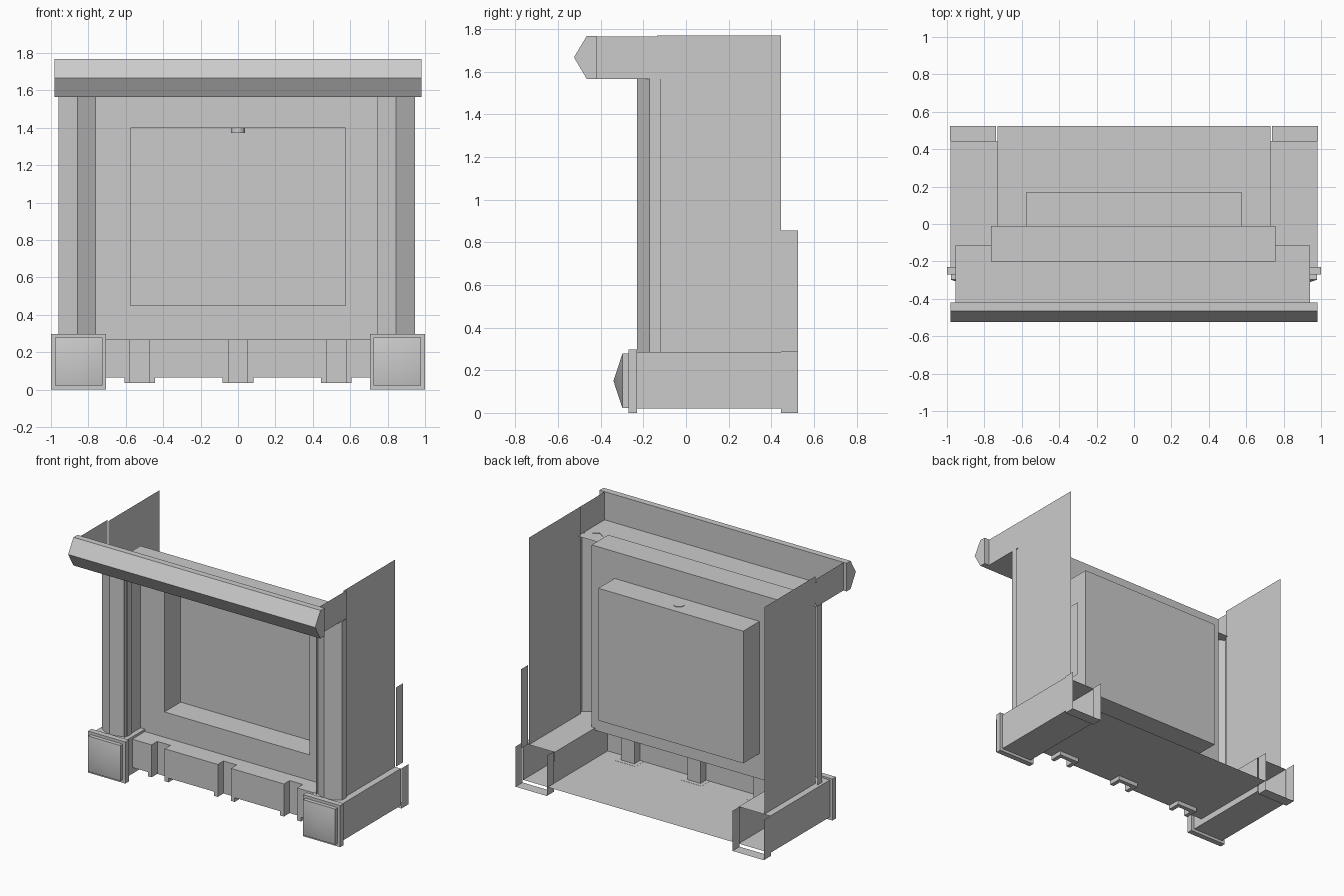
import bpy, bmesh

if "Cube" in bpy.data.objects:
    bpy.data.objects.remove(bpy.data.objects["Cube"])

S = -0.007  # slight sideways offset of the upper shell


def make(name, verts, faces, closed=False):
    me = bpy.data.meshes.new(name)
    me.from_pydata(verts, [], faces)
    bm = bmesh.new()
    bm.from_mesh(me)
    if closed:
        bmesh.ops.recalc_face_normals(bm, faces=bm.faces)
    bm.to_mesh(me)
    bm.free()
    ob = bpy.data.objects.new(name, me)
    bpy.context.collection.objects.link(ob)
    return ob


def box(name, x, y, z, skip=""):
    """Box from ranges; skip leaves sides open (l r f b d u)."""
    x, y, z = sorted(x), sorted(y), sorted(z)
    v = [(a, b, c) for c in z for b in y for a in x]
    sides = {"d": (0, 2, 3, 1), "u": (4, 5, 7, 6), "f": (0, 1, 5, 4),
             "b": (2, 6, 7, 3), "l": (0, 4, 6, 2), "r": (1, 3, 7, 5)}
    return make(name, v, [f for k, f in sides.items() if k not in skip])


def extrude(name, pts, lo, hi, axis="z", loop=False, caps=False):
    """Sweep a 2D path along z (pts are x, y) or x (pts are y, z)."""
    put = (lambda p, t: (p[0], p[1], t)) if axis == "z" else (lambda p, t: (t, p[0], p[1]))
    n = len(pts)
    v = [put(p, lo) for p in pts] + [put(p, hi) for p in pts]
    f = [(i, (i + 1) % n, (i + 1) % n + n, i + n) for i in range(n if loop else n - 1)]
    if caps:
        f += [tuple(range(n))[::-1], tuple(range(n, 2 * n))]
    return make(name, v, f, closed=caps)


# mantel: pointed front moulding and open-topped body behind it
extrude("mantel_moulding", [(-.42, 1.565), (-.465, 1.565), (-.525, 1.667), (-.465, 1.767), (-.42, 1.767)],
        -.98, .98, "x", loop=True, caps=True)
box("mantel_body", (-.955, .94), (-.42, -.115), (1.565, 1.765), skip="fbu")

# recess between the pilasters: raised ceiling and side walls
box("niche", (-.765, .757), (-.2, -.012), (.268, 1.59), skip="fbd")

# back panel with a rectangular opening, and the firebox behind it
X, Z0, Z1 = .575, .45, 1.398
outer = [(-.765, .268), (.757, .268), (.757, 1.59), (-.765, 1.59)]
inner = [(-X, Z0), (X, Z0), (X, Z1), (-X, Z1)]
make("back_panel", [(a, -.012, b) for a, b in outer + inner],
     [(i, (i + 1) % 4, (i + 1) % 4 + 4, i + 4) for i in range(4)])
box("firebox", (-X, X), (-.012, .172), (Z0, Z1), skip="f")

# small round lamp under the firebox ceiling
bpy.ops.mesh.primitive_cylinder_add(vertices=16, radius=.037, depth=.03, location=(0, .08, 1.387))
bpy.context.object.name = "ceiling_lamp"

for s, side in ((-1, "left"), (1, "right")):
    # pilaster with a vertical ridge
    extrude(side + "_pilaster",
            [(S + s * .952, -.12), (S + s * .952, -.17), (S + s * .852, -.23),
             (S + s * .752, -.17), (S + s * .752, -.12)][::s], .285, 1.567)
    # tall side panel
    extrude(side + "_side_panel", [(s * .933, -.135), (s * .933, .445)][::-s], .285, 1.77)
    # pedestal, open at the back, with a low open tray at its rear end
    box(side + "_pedestal", (s * .73, s * .98), (-.23, .445), (.02, .285), skip="b")
    box(side + "_pedestal_end", (s * .737, s * .985), (.445, .525), (0, .288), skip="fbu")
    # front plate, raised block and shallow pyramid
    box(side + "_plate", (s * .705, s), (-.27, -.23), (0, .298))
    cx, h = s * .8525, .127
    box(side + "_plate_block", (cx - h, cx + h), (-.298, -.27), (.023, .278), skip="f")
    sq = [(cx - h, -.298, .023), (cx + h, -.298, .023), (cx + h, -.298, .278), (cx - h, -.298, .278)]
    p = make(side + "_plate_pyramid", sq + [(cx, -.34, .15)], [(i, (i + 1) % 4, 4) for i in range(4)])
    p.data.polygons.foreach_set("use_smooth", [True] * 4)

# short upright strip behind the right side panel
extrude("rear_strip", [(.94, .445), (.94, .525)], .288, .855)

# hearth: front face with three notches, and its floor
F, R, W = -.155, -.09, .052
front = [(-.73, F)]
for c in (-.525, 0, .525):
    front += [(c - W, F), (c - W, R), (c + W, R), (c + W, F)]
front.append((.73, F))
n = len(front)
extrude("hearth_front", front, .065, .268)
for name, z, back in (("hearth_top", .268, -.012), ("hearth_floor", .065, .525)):
    make(name, [(a, b, z) for a, b in front + [(.73, back), (-.73, back)]], [tuple(range(n + 2))])

# U-shaped feet hanging under each notch
for i, c in enumerate((-.525, 0, .525)):
    u = [(c - .082, F), (c - W, F), (c - W, R), (c + W, R), (c + W, F), (c + .082, F),
         (c + .082, R + .03), (c - .082, R + .03)]
    extrude("hearth_foot_%d" % (i + 1), u, .035, .066, loop=True, caps=True)
